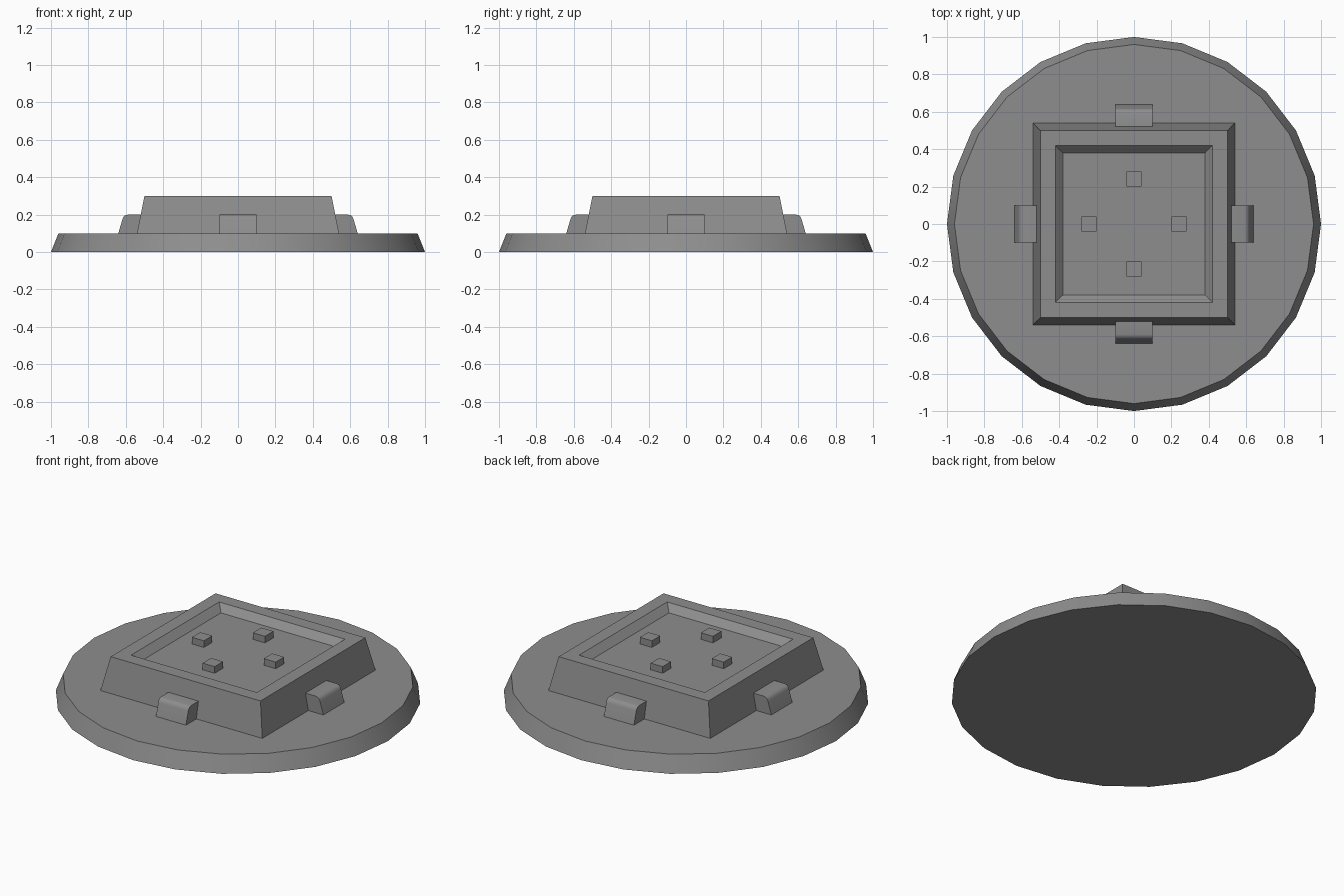
import bpy, bmesh, math

if "Cube" in bpy.data.objects:
    bpy.data.objects.remove(bpy.data.objects["Cube"])

grey = bpy.data.materials.new("mid grey")
grey.diffuse_color = (0.27, 0.27, 0.27, 1)
grey.use_nodes = True
grey.node_tree.nodes["Principled BSDF"].inputs["Base Color"].default_value = grey.diffuse_color


def finish(name, bm, smooth=False):
    bmesh.ops.recalc_face_normals(bm, faces=bm.faces[:])
    mesh = bpy.data.meshes.new(name)
    bm.to_mesh(mesh)
    bm.free()
    mesh.materials.append(grey)
    ob = bpy.data.objects.new(name, mesh)
    bpy.context.collection.objects.link(ob)
    if smooth:
        bpy.ops.object.select_all(action='DESELECT')
        ob.select_set(True)
        bpy.context.view_layer.objects.active = ob
        bpy.ops.object.shade_smooth_by_angle(angle=math.radians(35))
    return ob


def stack(name, sides, profile, start=0.0, smooth=False):
    """Loft regular polygons of (radius, z) and cap both ends."""
    bm = bmesh.new()
    rings = []
    for r, z in profile:
        angles = [start + 2 * math.pi * i / sides for i in range(sides)]
        rings.append([bm.verts.new((r * math.cos(a), r * math.sin(a), z)) for a in angles])
    for lo, hi in zip(rings, rings[1:]):
        for i in range(sides):
            j = (i + 1) % sides
            bm.faces.new((lo[i], lo[j], hi[j], hi[i]))
    bm.faces.new(rings[0])
    bm.faces.new(rings[-1])
    return finish(name, bm, smooth)


# Round base plate with tapered rim
stack("base_disc", 24, [(1.0, 0), (0.96, 0.1)], smooth=True)

# Square raised block with a shallow tray in its top
d = math.sqrt(2)
stack("square_tray", 4,
      [(0.54 * d, 0.1), (0.5 * d, 0.3), (0.42 * d, 0.3), (0.38 * d, 0.26)],
      start=math.pi / 4)

# Rounded side clips and small square studs, one per side
clip = [(0.50, 0.1), (0.64, 0.1), (0.618, 0.175), (0.613, 0.187),
        (0.604, 0.196), (0.59, 0.2), (0.50, 0.2)]
for k, side in enumerate(("right", "back", "left", "front")):
    turn = k * math.pi / 2

    bm = bmesh.new()
    ends = [[bm.verts.new((x, y, z)) for x, z in clip] for y in (-0.1, 0.1)]
    for i in range(len(clip)):
        j = (i + 1) % len(clip)
        bm.faces.new((ends[0][i], ends[0][j], ends[1][j], ends[1][i]))
    for e in ends:
        bm.faces.new(e)
    finish("clip_" + side, bm, True).rotation_euler.z = turn

    stud = stack("stud_" + side, 4, [(0.04 * d, 0.26), (0.04 * d, 0.3)], start=math.pi / 4)
    stud.location = (0.24 * math.cos(turn), 0.24 * math.sin(turn), 0)
